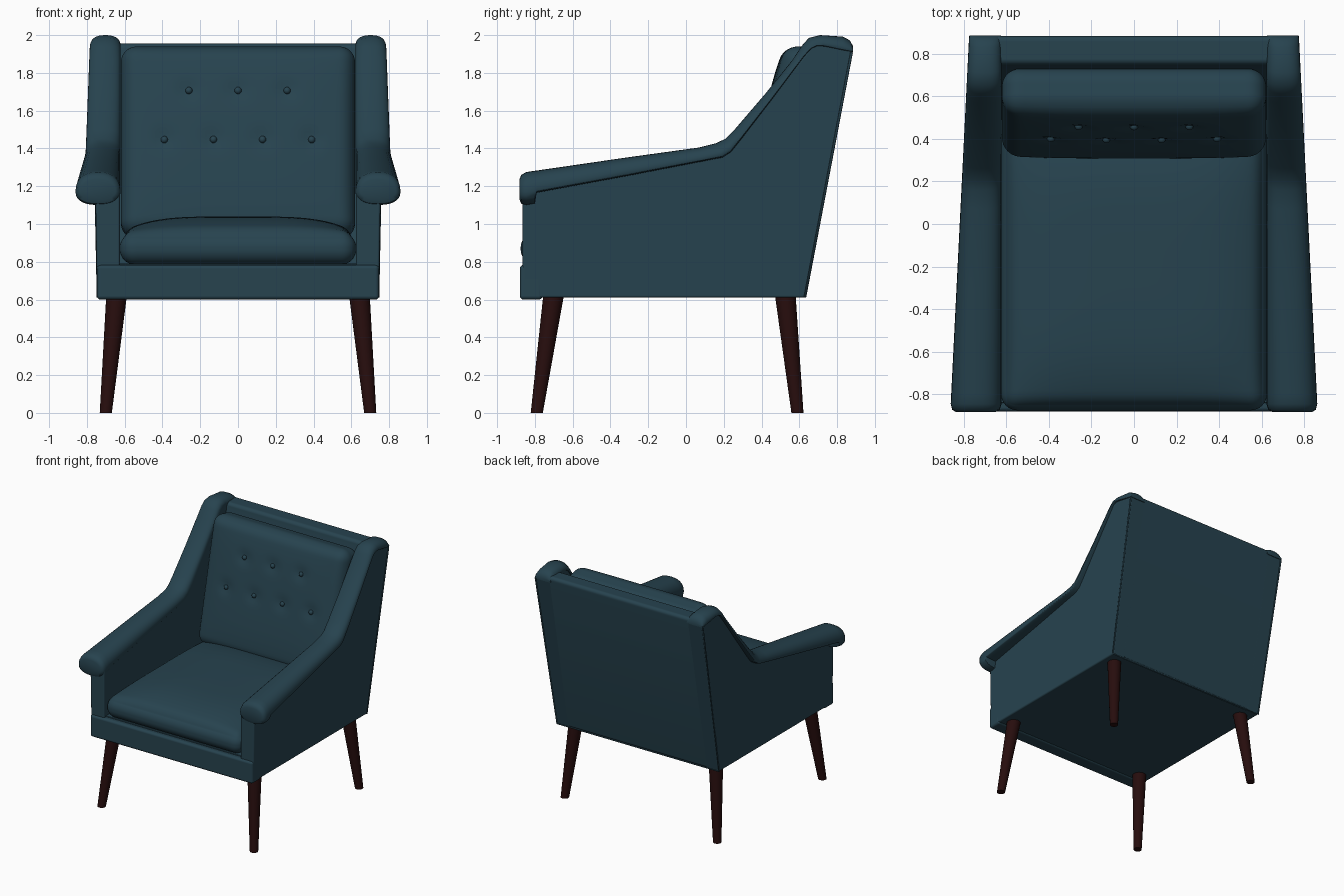
import bpy, bmesh, math
from mathutils import Vector

cube = bpy.data.objects.get("Cube")
if cube:
    bpy.data.objects.remove(cube, do_unlink=True)


def material(name, rgb, rough):
    m = bpy.data.materials.new(name)
    m.use_nodes = True
    m.diffuse_color = (*rgb, 1)
    node = m.node_tree.nodes["Principled BSDF"]
    node.inputs["Base Color"].default_value = (*rgb, 1)
    node.inputs["Roughness"].default_value = rough
    return m


FABRIC = material("teal_fabric", (0.020, 0.056, 0.078), 0.8)
WOOD = material("dark_wood", (0.020, 0.004, 0.004), 0.6)


def finish(name, bm, mat, bevel=0, angle=50):
    """Turn a bmesh into a smooth-shaded object, with optional rounded edges."""
    bmesh.ops.recalc_face_normals(bm, faces=bm.faces[:])
    mesh = bpy.data.meshes.new(name)
    bm.to_mesh(mesh)
    bm.free()
    mesh.materials.append(mat)
    ob = bpy.data.objects.new(name, mesh)
    bpy.context.collection.objects.link(ob)
    if bevel:
        mesh.polygons.foreach_set("use_smooth", [True] * len(mesh.polygons))
        mod = ob.modifiers.new("rounded_edges", "BEVEL")
        mod.width, mod.segments, mod.harden_normals = bevel, 4, True
    else:
        bpy.ops.object.select_all(action="DESELECT")
        ob.select_set(True)
        bpy.context.view_layer.objects.active = ob
        bpy.ops.object.shade_smooth_by_angle(angle=math.radians(angle))
    return ob


def prism(name, profile, xa, xb, bevel):
    """Extrude a side profile (y, z) across x; xa and xb give x at a height."""
    bm = bmesh.new()
    a = [bm.verts.new((xa(z), y, z)) for y, z in profile]
    b = [bm.verts.new((xb(z), y, z)) for y, z in profile]
    n = len(profile)
    bm.faces.new(a)
    bm.faces.new(b[::-1])
    for i in range(n):
        j = (i + 1) % n
        bm.faces.new((a[i], b[i], b[j], a[j]))
    return finish(name, bm, FABRIC, bevel)


def cushion(name, half, radius, deform):
    """Rounded box with dense vertices, reshaped by deform(point, u, v, w)."""
    bm = bmesh.new()
    bmesh.ops.create_cube(bm, size=2)
    bmesh.ops.subdivide_edges(bm, edges=bm.edges[:], cuts=45, use_grid_fill=True)
    for v in bm.verts:
        u = [math.copysign(1 - (1 - min(abs(c), 1)) ** 1.3, c) for c in v.co]
        p = Vector([c * h for c, h in zip(u, half)])
        core = Vector([max(-h + radius, min(h - radius, c)) for c, h in zip(p, half)])
        d = p - core
        if d.length > 0:
            p = core + d.normalized() * radius
        v.co = deform(p, *u)
    return finish(name, bm, FABRIC, angle=80)


def side_x(z):
    return 0.745 + (z - 0.6) * 0.018


# Base under the seat, and the rounded front rail
prism("seat_base", [(-0.84, 0.61), (-0.84, 0.79), (0.6, 0.79), (0.625, 0.61)],
      lambda z: -0.7, lambda z: 0.7, 0.004)
prism("front_rail", [(-0.88, 0.6), (-0.88, 0.783), (-0.76, 0.783), (-0.76, 0.6)],
      lambda z: -0.747, lambda z: 0.747, 0.02)

# Backrest between the arms
prism("backrest", [(0.632, 0.61), (0.882, 1.92), (0.882, 1.955), (0.75, 1.955),
                   (0.74, 1.9), (0.45, 0.61)],
      lambda z: -0.66, lambda z: 0.66, 0.025)

# Arm side panels
PANEL = [(-0.865, 0.61), (-0.865, 1.19), (0.2, 1.375), (0.25, 1.42),
         (0.68, 1.96), (0.882, 1.92), (0.632, 0.61)]
for side, s in (("left", 1), ("right", -1)):
    prism(side + "_side_panel", PANEL, lambda z: s * 0.625, lambda z: s * side_x(z), 0.012)

# Rolled arm tops: (lower y, lower z, upper y, upper z, width factor, curl)
ROLL = [(-0.882, 1.175, -0.882, 1.235, 0.78, 0.75), (-0.872, 1.17, -0.872, 1.26, 0.93, 0.7),
        (-0.845, 1.17, -0.845, 1.275, 1, 0.66), (-0.80, 1.175, -0.80, 1.282, 1, 0.62),
        (-0.79, 1.178, -0.79, 1.283, 1, 0.12), (-0.3, 1.267, -0.315, 1.352, 1, 0.12),
        (0.1, 1.342, 0.07, 1.405, 1, 0.12), (0.19, 1.36, 0.16, 1.428, 1, 0.12),
        (0.235, 1.388, 0.21, 1.452, 1, 0.12), (0.29, 1.455, 0.26, 1.503, 1, 0.12),
        (0.45, 1.66, 0.42, 1.69, 1, 0.12), (0.62, 1.885, 0.565, 1.87, 1, 0.12),
        (0.66, 1.93, 0.61, 1.94, 1, 0.12), (0.69, 1.945, 0.65, 1.985, 1, 0.12),
        (0.73, 1.945, 0.71, 2.0, 1, 0.12), (0.83, 1.925, 0.83, 1.992, 1, 0.12),
        (0.87, 1.917, 0.868, 1.972, 1, 0.12), (0.885, 1.914, 0.885, 1.94, 0.97, 0.12)]
STEPS = 28
for side, s in (("left", 1), ("right", -1)):
    bm = bmesh.new()
    rings = []
    for yb, zb, yt, zt, wide, curl in ROLL:
        outer = 0.862 - 0.05 * (yb + 0.88)
        mid, w = (outer + 0.622) / 2, (outer - 0.622) / 2 * wide
        ring = []
        for i in range(STEPS):
            a = math.tau * i / STEPS
            c, h = math.cos(a), math.sin(a)
            c = math.copysign(abs(c) ** 0.85, c)
            h = math.copysign(abs(h) ** 0.85, h) * (1 if h > 0 else curl)
            ring.append(bm.verts.new((s * (mid + w * c), yb + (yt - yb) * h, zb + (zt - zb) * h)))
        rings.append(ring)
    for r, q in zip(rings, rings[1:]):
        for i in range(STEPS):
            j = (i + 1) % STEPS
            bm.faces.new((r[i], r[j], q[j], q[i]))
    bm.faces.new(rings[0])
    bm.faces.new(rings[-1])
    finish(side + "_arm_roll", bm, FABRIC)


# Seat cushion with a crowned top
def seat_shape(p, u, v, w):
    if w > 0:
        p.z += 0.085 * w * (1 - u ** 4) * (1 - abs(v) ** 4)
    return p + Vector((0, -0.2, 0.87))


cushion("seat_cushion", (0.625, 0.675, 0.085), 0.08, seat_shape)

# Back cushion with tufted dimples and buttons, leaning backwards
BUTTONS = [(x, 0.255) for x in (-0.26, 0, 0.26)]
BUTTONS += [(x, -0.011) for x in (-0.39, -0.13, 0.13, 0.39)]


def front_bulge(x, z):
    u, w = x / 0.62, z / 0.515
    dimples = sum(math.exp(-((x - bx) ** 2 + (z - bz) ** 2) / 0.0025) for bx, bz in BUTTONS)
    return 0.03 * (1 - u ** 4) * (1 - w ** 4) - 0.014 * dimples


def back_shape(p, u, v, w):
    if v < 0:
        p.y += v * front_bulge(p.x, p.z)
    return p


back = cushion("back_cushion", (0.62, 0.11, 0.515), 0.085, back_shape)
bm = bmesh.new()
for x, z in BUTTONS:
    made = bmesh.ops.create_uvsphere(bm, u_segments=16, v_segments=8, radius=0.019)
    for v in made["verts"]:
        v.co = Vector((x, -0.112 - front_bulge(x, z), z)) + v.co * Vector((1, 0.6, 1)).length / 1.536
buttons = finish("cushion_buttons", bm, FABRIC)
for ob in (back, buttons):
    ob.location = (0, 0.525, 1.43)
    ob.rotation_euler.x = -math.radians(12.7)

# Piping around the back panel
curve = bpy.data.curves.new("back_piping", "CURVE")
curve.dimensions = "3D"
curve.bevel_depth = 0.007
curve.bevel_resolution = 2
line = curve.splines.new("POLY")
PIPE = [(-0.768, 0.877, 1.91), (-0.743, 0.63, 0.615), (0.743, 0.63, 0.615), (0.768, 0.877, 1.91)]
line.points.add(len(PIPE) - 1)
for point, co in zip(line.points, PIPE):
    point.co = (*co, 1)
curve.materials.append(FABRIC)
bpy.context.collection.objects.link(bpy.data.objects.new("back_piping", curve))

# Splayed tapered legs
for end, top_y, foot_y in (("front", -0.70, -0.79), ("back", 0.525, 0.59)):
    for side, s in (("left", 1), ("right", -1)):
        bm = bmesh.new()
        bmesh.ops.create_cone(bm, cap_ends=True, segments=24, radius1=0.032, radius2=0.055, depth=0.63)
        for v in bm.verts:
            t = v.co.z / 0.63 + 0.5
            v.co += Vector((s * (0.70 - 0.058 * t), foot_y + (top_y - foot_y) * t, 0.315))
        finish(f"{end}_{side}_leg", bm, WOOD)
